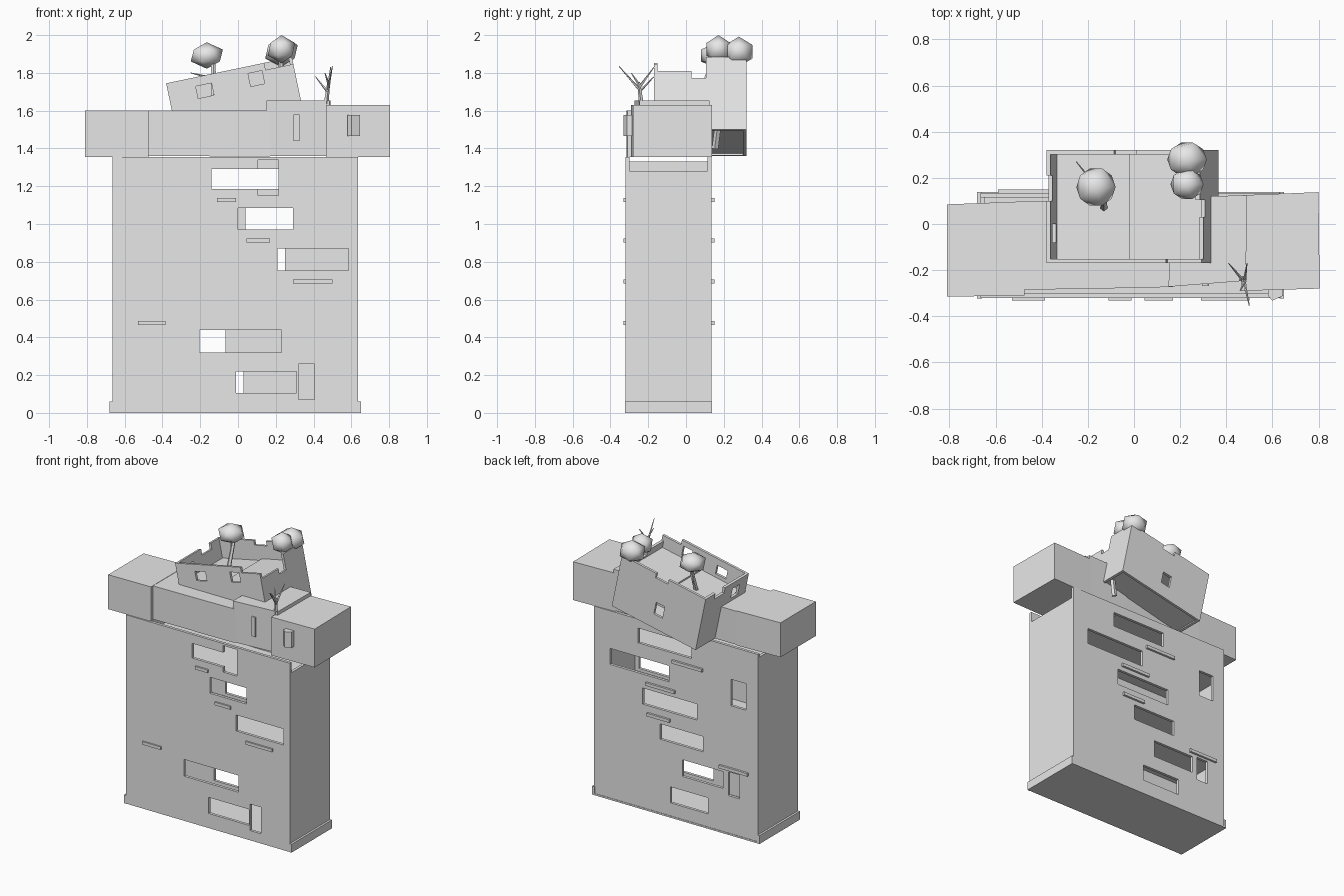
import bpy, bmesh, math
from mathutils import Matrix, Vector

if "Cube" in bpy.data.objects:
    bpy.data.objects.remove(bpy.data.objects["Cube"])

mat = bpy.data.materials.new("light_grey")
mat.diffuse_color = (0.8, 0.8, 0.8, 1)
mat.use_nodes = True
mat.node_tree.nodes["Principled BSDF"].inputs["Base Color"].default_value = mat.diffuse_color


def finish(name, bm, matrix=Matrix(), smooth=False):
    bmesh.ops.transform(bm, matrix=matrix, verts=bm.verts)
    bmesh.ops.recalc_face_normals(bm, faces=bm.faces)
    for f in bm.faces:
        f.smooth = smooth
    me = bpy.data.meshes.new(name)
    bm.to_mesh(me)
    bm.free()
    me.materials.append(mat)
    ob = bpy.data.objects.new(name, me)
    bpy.context.collection.objects.link(ob)
    return ob


def prism(name, pts, z0, z1, matrix=Matrix()):
    """Upright prism over a floor outline."""
    bm = bmesh.new()
    lo = [bm.verts.new((x, y, z0)) for x, y in pts]
    hi = [bm.verts.new((x, y, z1)) for x, y in pts]
    bm.faces.new(lo)
    bm.faces.new(hi)
    n = len(pts)
    for i in range(n):
        j = (i + 1) % n
        bm.faces.new((lo[i], lo[j], hi[j], hi[i]))
    return finish(name, bm, matrix)


def box(name, x0, x1, y0, y1, z0, z1, matrix=Matrix()):
    return prism(name, [(x0, y0), (x1, y0), (x1, y1), (x0, y1)], z0, z1, matrix)


def wall(name, rect, holes, pos, axis, thick, matrix=Matrix()):
    """Wall with rectangular holes (u0, v0, u1, v1); runs along axis, thickens on the other."""
    rects = [rect] + holes
    us = sorted({r[i] for r in rects for i in (0, 2) if rect[0] <= r[i] <= rect[2]})
    vs = sorted({r[i] for r in rects for i in (1, 3) if rect[1] <= r[i] <= rect[3]})
    bm = bmesh.new()

    def point(u, v):
        return bm.verts.new((u, pos, v) if axis == 'x' else (pos, u, v))
    grid = [[point(u, v) for v in vs] for u in us]
    for i in range(len(us) - 1):
        for j in range(len(vs) - 1):
            cu, cv = (us[i] + us[i + 1]) / 2, (vs[j] + vs[j + 1]) / 2
            if not any(h[0] < cu < h[2] and h[1] < cv < h[3] for h in holes):
                bm.faces.new((grid[i][j], grid[i + 1][j], grid[i + 1][j + 1], grid[i][j + 1]))
    bmesh.ops.delete(bm, geom=[v for v in bm.verts if not v.link_faces], context='VERTS')
    ext = bmesh.ops.extrude_face_region(bm, geom=bm.faces[:], use_keep_orig=True)
    move = (0, thick, 0) if axis == 'x' else (thick, 0, 0)
    bmesh.ops.translate(bm, vec=move, verts=[g for g in ext["geom"] if isinstance(g, bmesh.types.BMVert)])
    bmesh.ops.recalc_face_normals(bm, faces=bm.faces)
    bmesh.ops.dissolve_limit(bm, angle_limit=0.01, verts=bm.verts, edges=bm.edges)
    return finish(name, bm, matrix)


def stick(name, a, b, r0, r1):
    """Tapered five-sided branch between two points."""
    a, b = Vector(a), Vector(b)
    bm = bmesh.new()
    bmesh.ops.create_cone(bm, cap_ends=True, segments=5, radius1=r0, radius2=r1, depth=(b - a).length)
    rot = (b - a).to_track_quat('Z', 'Y').to_matrix().to_4x4()
    return finish(name, bm, Matrix.Translation((a + b) / 2) @ rot)


def crown(name, centre, size):
    bm = bmesh.new()
    bmesh.ops.create_icosphere(bm, subdivisions=1, radius=1)
    m = Matrix.Translation(centre) @ Matrix.Diagonal((*size, 1))
    return finish(name, bm, m, smooth=True)


# Hollow tower: window strips differ between front and back
wall("tower_front", (-0.665, 0.0, 0.635, 1.355),
     [(-0.14, 1.185, 0.215, 1.29), (0.105, 1.15, 0.215, 1.34), (0.0, 0.97, 0.29, 1.085),
      (0.21, 0.755, 0.585, 0.87), (-0.205, 0.32, 0.23, 0.44), (-0.01, 0.105, 0.31, 0.22),
      (0.32, 0.07, 0.405, 0.26)], -0.32, 'x', 0.02)
wall("tower_back", (-0.665, 0.0, 0.635, 1.355),
     [(-0.14, 1.185, 0.285, 1.29), (0.04, 0.97, 0.51, 1.085), (-0.18, 0.755, 0.25, 0.87),
      (-0.23, 0.54, 0.11, 0.65), (-0.39, 0.32, -0.065, 0.44), (-0.27, 0.105, 0.03, 0.22),
      (-0.57, 0.93, -0.45, 1.12), (-0.52, 0.28, -0.43, 0.45)], 0.115, 'x', 0.02)
box("tower_left_side", -0.665, -0.645, -0.3, 0.115, 0, 1.33)
box("tower_right_side", 0.615, 0.635, -0.3, 0.115, 0, 1.28)
for i, z in enumerate((0.045, 0.525, 0.735, 1.145)):
    box(f"tower_floor_{i}", -0.645, 0.615, -0.3, 0.115, z - 0.015, z)

# Base slab and skirting at both ends
box("base_plate", -0.68, 0.65, -0.32, 0.138, 0, 0.012)
box("base_skirt_left", -0.68, -0.66, -0.322, 0.138, 0, 0.06)
box("base_skirt_right", 0.63, 0.65, -0.322, 0.138, 0, 0.06)

# Small ledges on both faces
for i, (x0, x1, z) in enumerate([(-0.11, -0.01, 1.127), (0.045, 0.17, 0.912),
                                 (0.29, 0.5, 0.695), (-0.53, -0.385, 0.475)]):
    box(f"front_ledge_{i}", x0, x1, -0.331, -0.318, z - 0.011, z + 0.011)
for i, (x0, x1, z) in enumerate([(-0.23, 0.01, 1.127), (-0.01, 0.22, 0.912),
                                 (0.03, 0.21, 0.695), (-0.59, -0.365, 0.475)]):
    box(f"back_ledge_{i}", x0, x1, 0.133, 0.15, z - 0.011, z + 0.011)

# Row of slightly skewed blocks across the top
prism("left_block", [(-0.81, -0.315), (-0.475, -0.31), (-0.475, 0.098), (-0.81, 0.085)], 1.355, 1.602)
prism("middle_block_a", [(-0.475, -0.285), (-0.15, -0.28), (-0.15, 0.1), (-0.475, 0.1)], 1.36, 1.6)
prism("middle_block_b", [(-0.15, -0.28), (0.17, -0.273), (0.17, 0.11), (-0.15, 0.1)], 1.358, 1.6)
prism("tall_block", [(0.15, -0.272), (0.485, -0.246), (0.49, 0.125), (0.16, 0.115)], 1.36, 1.655)
prism("right_block", [(0.465, -0.29), (0.805, -0.28), (0.80, 0.138), (0.475, 0.125)], 1.355, 1.63)
box("tall_block_slit", 0.295, 0.325, -0.269, -0.26, 1.44, 1.58)
prism("right_block_window", [(0.58, -0.31), (0.60, -0.332), (0.645, -0.312), (0.645, -0.28), (0.58, -0.28)], 1.465, 1.577)

# Tilted roofless house
H = Matrix.Translation((-0.30, -0.17, 1.36)) @ Matrix.Rotation(math.radians(-11.8), 4, 'Y')
W, L, T = 0.68, 0.49, 0.393
wall("house_front", (0, 0, W, T),
     [(0.15, 0.28, 0.235, 0.345), (0.435, 0.285, 0.51, 0.355), (0.53, 0.355, W, T)], 0, 'x', 0.018, H)
wall("house_back", (0, 0, W, T),
     [(0.29, 0.1, 0.36, 0.19), (0.30, 0.36, 0.40, T)], L - 0.018, 'x', 0.018, H)
wall("house_left", (0.018, 0, L - 0.018, T),
     [(0.09, 0.27, 0.17, 0.345), (0.27, 0.35, 0.38, T)], 0, 'y', 0.018, H)
wall("house_right", (0.018, 0, L - 0.018, T),
     [(0.018, 0.318, 0.2, T), (0.2, 0.28, 0.275, T)], W - 0.018, 'y', 0.018, H)
box("house_floor_left", 0.018, 0.34, 0.018, L - 0.018, 0.235, 0.255, H)
box("house_floor_right", 0.34, W - 0.018, 0.018, L - 0.018, 0.235, 0.268, H)
box("house_underside", 0.018, W - 0.018, 0.018, L - 0.018, 0.01, 0.03, H)
stick("house_strut", (0.30, 0.155, 1.40), (0.33, 0.17, 1.52), 0.018, 0.018)

# Trees growing in the house
stick("left_tree_trunk", (-0.13, 0.06, 1.62), (-0.13, 0.14, 1.86), 0.016, 0.012)
stick("left_tree_branch", (-0.13, 0.12, 1.77), (-0.25, 0.27, 1.80), 0.009, 0.002)
crown("left_tree_crown", (-0.165, 0.16, 1.892), (0.095, 0.095, 0.07))
stick("right_tree_trunk", (0.22, 0.24, 1.70), (0.23, 0.24, 1.92), 0.016, 0.012)
crown("right_tree_crown_a", (0.23, 0.28, 1.912), (0.096, 0.085, 0.08))
crown("right_tree_crown_b", (0.23, 0.172, 1.925), (0.08, 0.075, 0.075))

# Bare tree on the tall block
stick("bare_trunk", (0.465, -0.235, 1.63), (0.48, -0.25, 1.75), 0.014, 0.008)
for i, tip in enumerate([(0.41, -0.17, 1.78), (0.50, -0.355, 1.835), (0.49, -0.17, 1.83), (0.46, -0.29, 1.80)]):
    stick(f"bare_branch_{i}", (0.475 + 0.002 * i, -0.247, 1.70 + 0.012 * i), tip, 0.008, 0.002)
